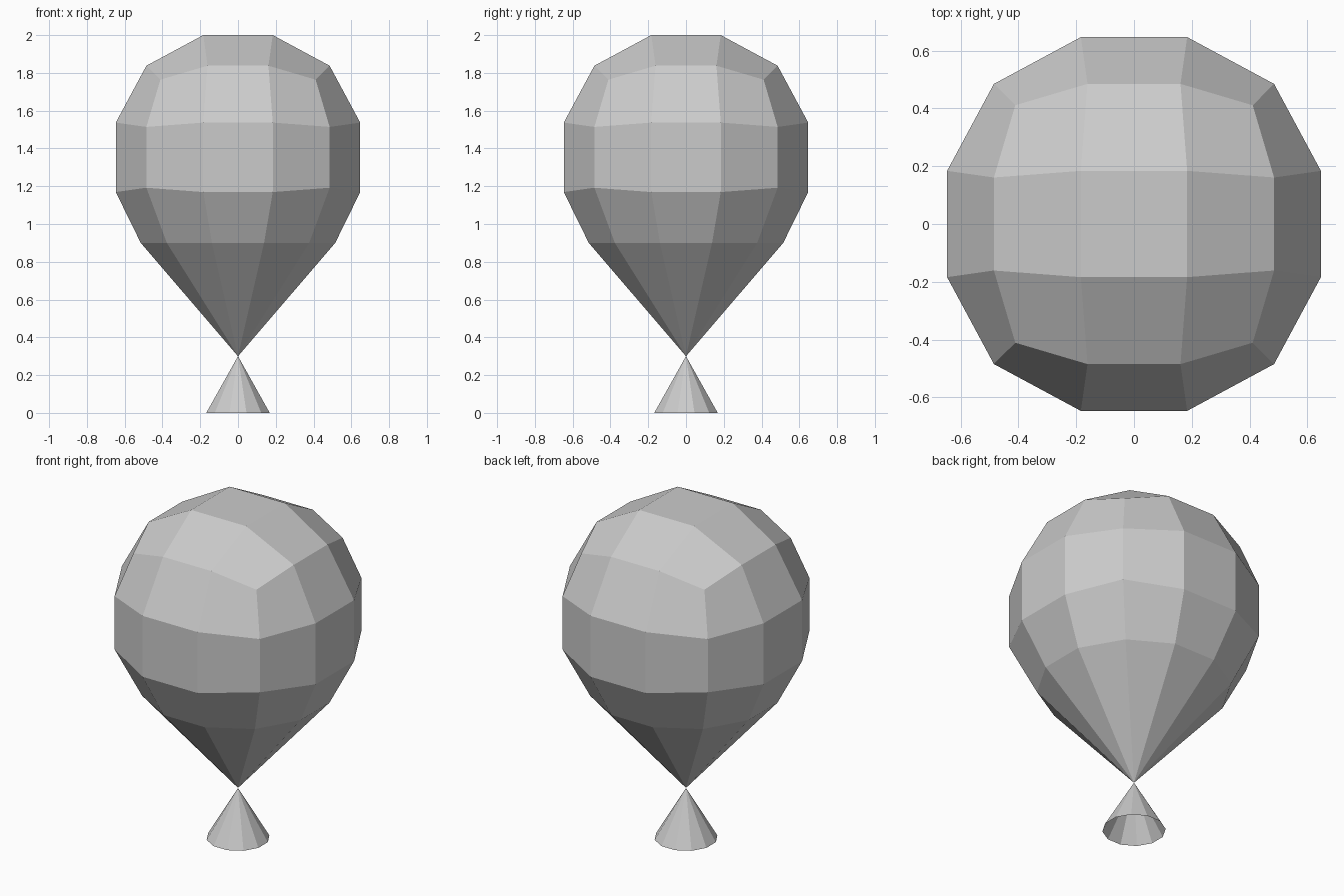
import bpy, bmesh, math
from mathutils import Matrix, Vector

if "Cube" in bpy.data.objects:
    bpy.data.objects.remove(bpy.data.objects["Cube"], do_unlink=True)

CENTRE_Z = 1.353
NECK_Z = 0.3
RIM_Z = 0.9
RIM_RADIUS = 0.533
SKIRT_RADIUS = 0.174

grey = bpy.data.materials.new("light grey")
grey.use_nodes = True
colour = (0.6, 0.6, 0.6, 1)
grey.diffuse_color = colour
grey.node_tree.nodes["Principled BSDF"].inputs["Base Color"].default_value = colour


def fan_to_neck(bm):
    """Join every open edge to one point at the neck."""
    tip = bm.verts.new((0, 0, NECK_Z))
    for e in [e for e in bm.edges if len(e.link_faces) < 2]:
        bm.faces.new((e.verts[0], e.verts[1], tip))


def finish(bm, name):
    bmesh.ops.recalc_face_normals(bm, faces=bm.faces)
    mesh = bpy.data.meshes.new(name)
    bm.to_mesh(mesh)
    bm.free()
    mesh.materials.append(grey)
    obj = bpy.data.objects.new(name, mesh)
    bpy.context.collection.objects.link(obj)
    return obj


# Balloon: a cube cut in thirds and rounded, with its underside drawn to a point
bm = bmesh.new()
bmesh.ops.create_cube(bm, size=2)
bmesh.ops.subdivide_edges(bm, edges=bm.edges, cuts=2, use_grid_fill=True)
underside = [v for v in bm.verts
             if v.co.z < -0.9 and max(abs(v.co.x), abs(v.co.y)) < 0.9]
bmesh.ops.delete(bm, geom=underside, context='VERTS')

# (outer, inner) distances for face, edge and corner points of the cube
rounding = {1: (0.647, 0.184), 2: (0.485, 0.161), 3: (0.411, 0.411)}
for v in bm.verts:
    if v.co.z < -0.9:
        # rim of twelve even points
        step = math.radians(30)
        turn = math.atan2(v.co.y, v.co.x)
        turn = (math.floor(turn / step) + 0.5) * step
        if abs(abs(v.co.x) - abs(v.co.y)) < 0.01:
            turn = math.atan2(v.co.y, v.co.x)
        v.co = (RIM_RADIUS * math.cos(turn), RIM_RADIUS * math.sin(turn), RIM_Z)
    else:
        outer, inner = rounding[sum(abs(c) > 0.9 for c in v.co)]
        v.co = Vector([math.copysign(outer if abs(c) > 0.9 else inner, c)
                       for c in v.co])
        v.co.z += CENTRE_Z
fan_to_neck(bm)
finish(bm, "balloon")

# Skirt: open cone under the neck
bm = bmesh.new()
bmesh.ops.create_circle(bm, segments=12, radius=SKIRT_RADIUS, cap_ends=False,
                        matrix=Matrix.Rotation(math.radians(15), 4, 'Z'))
fan_to_neck(bm)
finish(bm, "skirt")
